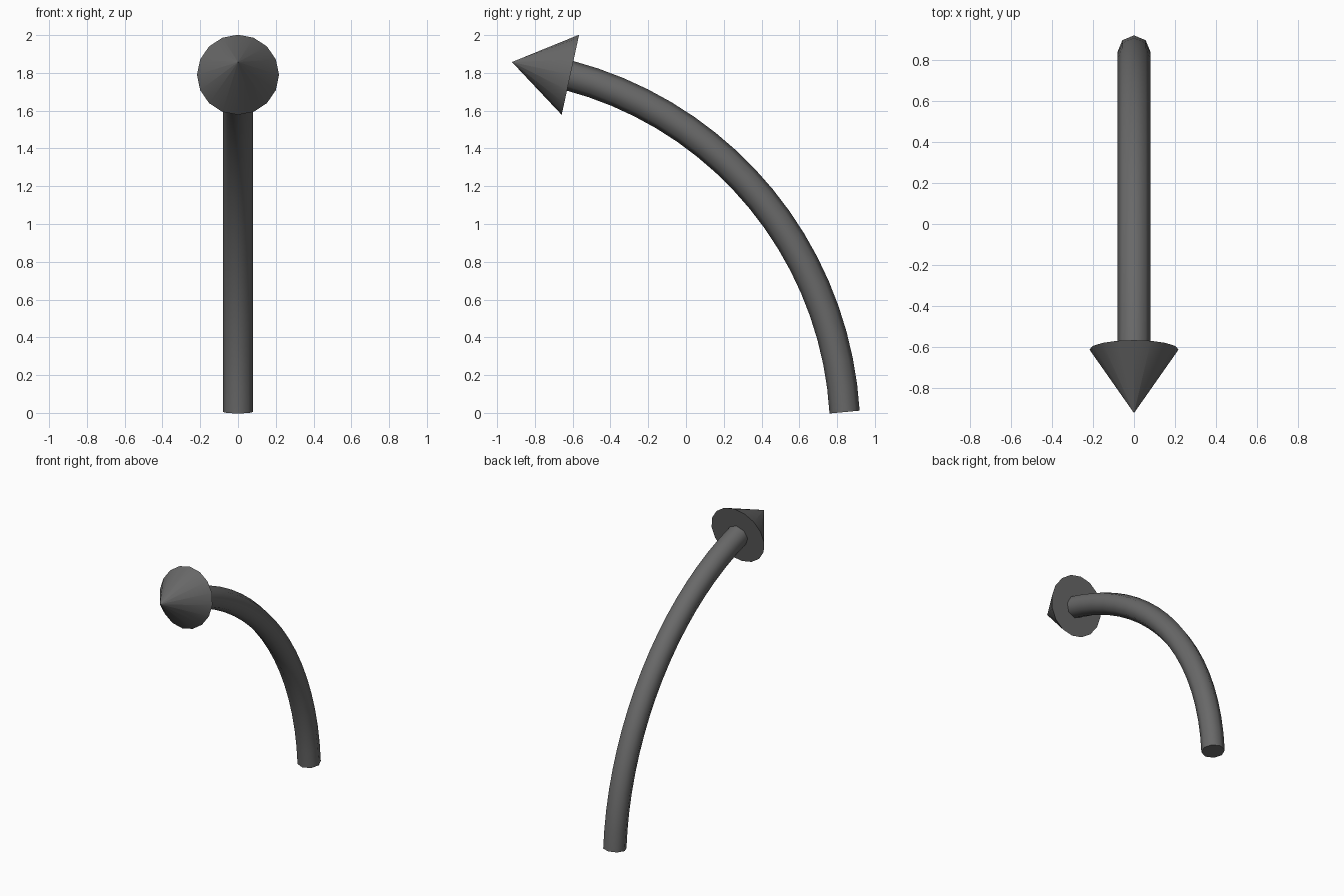
import bpy
import math
from mathutils import Vector

if "Cube" in bpy.data.objects:
    bpy.data.objects.remove(bpy.data.objects["Cube"])

# Arc of the shaft, in the x = 0 plane
CENTRE_Y, CENTRE_Z, RADIUS = -1.12, -0.112, 1.963
START, END, STEPS = math.radians(3.4), math.radians(75.3), 18

dark = bpy.data.materials.new("dark_grey")
dark.diffuse_color = (0.14, 0.14, 0.14, 1)
dark.use_nodes = True
dark.node_tree.nodes["Principled BSDF"].inputs["Base Color"].default_value = dark.diffuse_color


def finish(obj):
    """Smooth shading with sharp rims, dark colour."""
    obj.data.materials.append(dark)
    bpy.ops.object.shade_smooth_by_angle(angle=math.radians(50))


# Curved shaft: eight-sided tube swept along the arc
curve = bpy.data.curves.new("curved_shaft", 'CURVE')
curve.dimensions = '3D'
curve.bevel_depth = 0.08
curve.bevel_resolution = 2
curve.use_fill_caps = True
path = curve.splines.new('POLY')
path.points.add(STEPS)
for i, point in enumerate(path.points):
    a = START + (END - START) * i / STEPS
    point.co = (0, CENTRE_Y + RADIUS * math.cos(a), CENTRE_Z + RADIUS * math.sin(a), 1)
shaft = bpy.data.objects.new("curved_shaft", curve)
bpy.context.collection.objects.link(shaft)
bpy.context.view_layer.objects.active = shaft
shaft.select_set(True)
bpy.ops.object.convert(target='MESH')
finish(bpy.context.object)

# Arrow head: cone pointing along the end of the arc (tiny flat tip keeps the sides shading cleanly)
base, tip = Vector((0, -0.612, 1.79)), Vector((0, -0.92, 1.857))
axis = tip - base
bpy.ops.mesh.primitive_cone_add(
    vertices=16, radius1=0.217, radius2=0.001, depth=axis.length,
    location=(base + tip) / 2,
    rotation=(math.atan2(-axis.y, axis.z), 0, 0))
head = bpy.context.object
head.name = "arrow_head"
finish(head)
